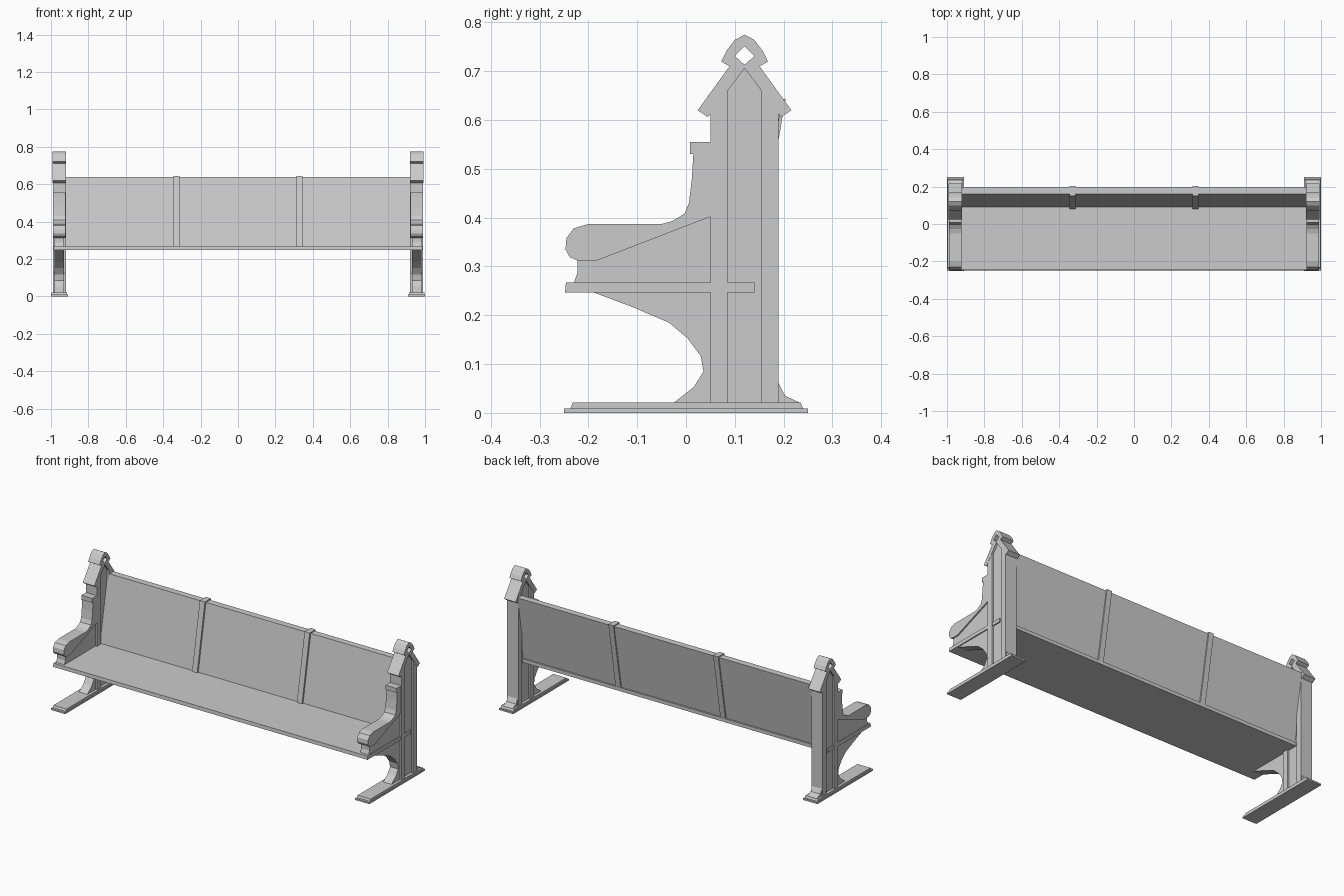
import bpy, bmesh

if "Cube" in bpy.data.objects:
    bpy.data.objects.remove(bpy.data.objects["Cube"])

MID = 0.955   # centre of each bench end along x
RIDGE = 0.12  # centre line of the post along y


def prism(name, profile, x0, x1, mirror=True, about_ridge=False):
    """Extrude a (y, z) profile from x0 to x1, optionally mirrored."""
    bm = bmesh.new()
    face = bm.faces.new([bm.verts.new((x0, y, z)) for y, z in profile])
    ext = bmesh.ops.extrude_face_region(bm, geom=[face])["geom"]
    verts = [g for g in ext if isinstance(g, bmesh.types.BMVert)]
    bmesh.ops.translate(bm, verts=verts, vec=(x1 - x0, 0, 0))
    bmesh.ops.recalc_face_normals(bm, faces=bm.faces)
    me = bpy.data.meshes.new(name)
    ob = bpy.data.objects.new(name, me)
    bpy.context.collection.objects.link(ob)
    if about_ridge:
        # drop the joint faces, then mirror over the ridge plane
        joint = [f for f in bm.faces if all(abs(v.co.y - RIDGE) < 1e-5 for v in f.verts)]
        bmesh.ops.delete(bm, geom=joint, context='FACES')
        bmesh.ops.translate(bm, verts=bm.verts, vec=(0, -RIDGE, 0))
        ob.location.y = RIDGE
    bm.to_mesh(me)
    bm.free()
    if mirror or about_ridge:
        mod = ob.modifiers.new("Mirror", 'MIRROR')
        mod.use_axis = (mirror, about_ridge, False)
        mod.merge_threshold = 0.0001
    return ob


def end_part(name, profile, half, **kw):
    return prism(name, profile, MID - half, MID + half, **kw)


# Stepped floor runners
end_part("runner_lower", [(-.25, 0), (.25, 0), (.25, .009), (-.25, .009)], .045)
end_part("runner_upper", [(-.237, .009), (.24, .009), (.235, .021), (-.232, .021)], .041)

# Post: two thick stiles around a recessed pointed panel
end_part("post_stile", [(.155, .02), (.19, .02), (.19, .614), (.155, .662)], .035,
         about_ridge=True)
end_part("post_panel", [(.08, .02), (.16, .02), (.16, .655), (.12, .708), (.08, .655)], .025)

# Gable roof with the pierced finial on top
end_part("gable_finial", [(.12, .775), (.14, .764), (.157, .742), (.168, .72), (.151, .71),
                          (.216, .62), (.195, .606), (.12, .706), (.12, .713),
                          (.14, .731), (.12, .751)], .036, about_ridge=True)

# Scrolled armrest
end_part("armrest", [(.053, .555), (.008, .555), (.008, .53), (.015, .53), (.012, .48),
                     (.006, .43), (-.003, .408), (-.028, .393), (-.05, .387),
                     (-.2, .387), (-.23, .378), (-.245, .358), (-.247, .335),
                     (-.238, .319), (-.222, .312), (-.183, .312), (.053, .403)], .034)

# Thin infill under the armrest, curved bracket under the seat, rear foot
end_part("arm_infill", [(-.222, .314), (-.222, .288), (-.23, .266), (.055, .266),
                        (.055, .405), (-.18, .314)], .026)
end_part("seat_bracket", [(-.195, .249), (-.11, .217), (-.035, .185), (.003, .153),
                          (.03, .117), (.036, .085), (.016, .053), (-.026, .02),
                          (.055, .02), (.055, .249)], .026)
end_part("rear_foot", [(.185, .02), (.235, .02), (.203, .035), (.189, .062), (.185, .062)], .03)

# Seat board
prism("seat", [(-.248, .247), (.14, .247), (.14, .267), (-.246, .267)], -.987, .987, mirror=False)

# Leaning backrest and its two battens
prism("backrest", [(.09, .26), (.13, .26), (.197, .637), (.16, .637)], -.93, .93, mirror=False)
prism("back_batten", [(.08, .262), (.138, .262), (.204, .643), (.15, .643)], .313, .345)
